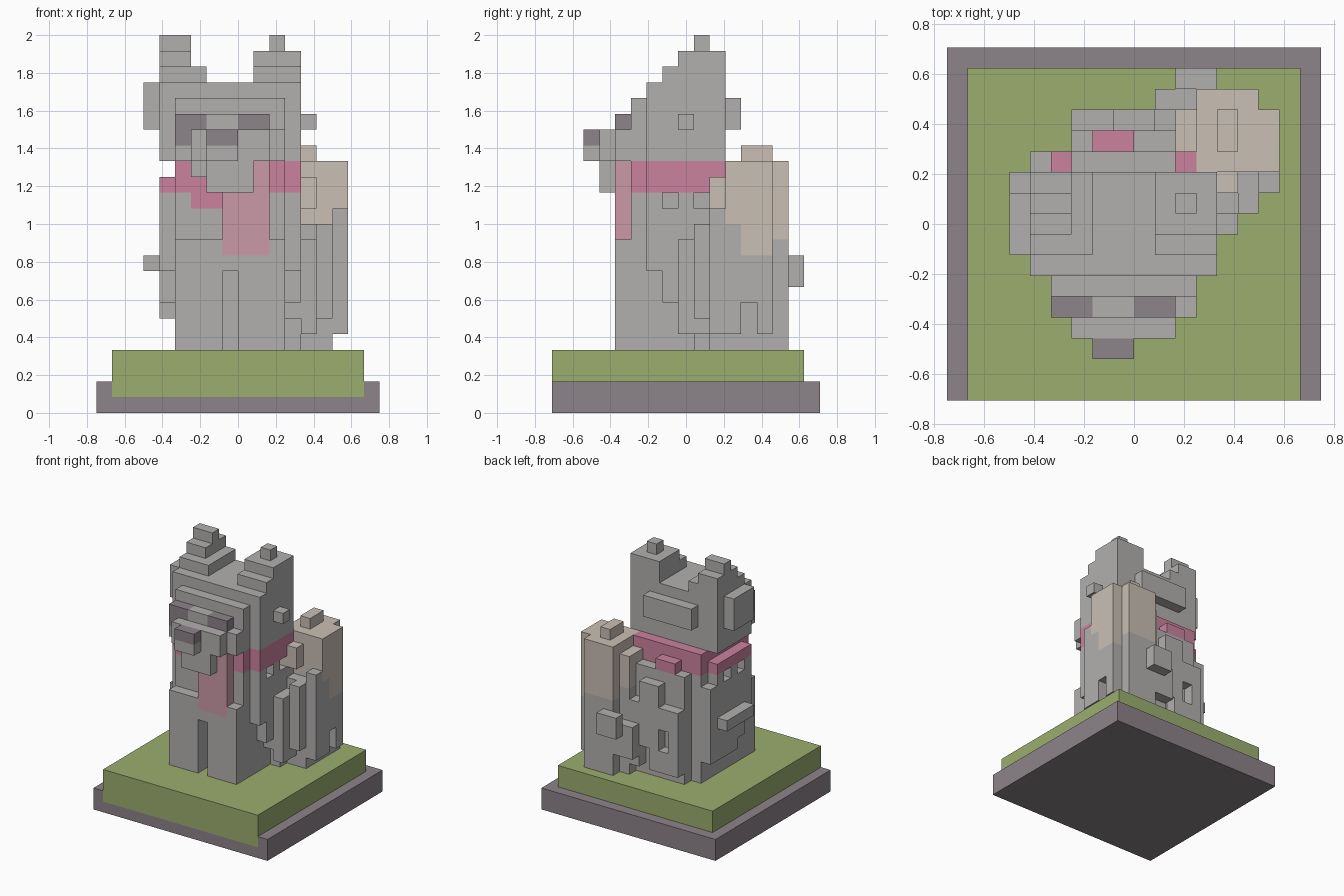
import bpy
import bmesh
from mathutils import Vector

cube = bpy.data.objects.get("Cube")
if cube:
    bpy.data.objects.remove(cube, do_unlink=True)

UNIT = 1 / 12          # size of one block
MID_Y = 8.5            # block rows are counted from the front edge
cells = {}             # block position -> part name
parts = {}             # part name -> material


def make_material(name, r, g, b):
    linear = [((c / 255 + 0.055) / 1.055) ** 2.4 for c in (r, g, b)] + [1]
    mat = bpy.data.materials.new(name)
    mat.use_nodes = True
    mat.diffuse_color = linear
    mat.node_tree.nodes["Principled BSDF"].inputs["Base Color"].default_value = linear
    return mat


fur = make_material("grey fur", 178, 176, 175)
cream = make_material("cream tail fur", 202, 191, 181)
stone = make_material("dark stone", 140, 131, 137)
grass = make_material("grass green", 156, 174, 112)
rose = make_material("collar rose", 203, 130, 158)
pale_rose = make_material("bib pale rose", 203, 154, 168)


def block(part, mat, x, y, z):
    """Fill a box of blocks; each argument is a (start, end) pair."""
    parts[part] = mat
    for i in range(*x):
        for j in range(*y):
            for k in range(*z):
                cells[i, j, k] = part


def carve(x, y, z):
    for i in range(*x):
        for j in range(*y):
            for k in range(*z):
                cells.pop((i, j, k), None)


def build(part, mat):
    """Make one mesh from the outward faces of a part's blocks."""
    bm = bmesh.new()
    for pos in [p for p, owner in cells.items() if owner == part]:
        for axis in range(3):
            for side in (0, 1):
                step = list(pos)
                step[axis] += 2 * side - 1
                if tuple(step) in cells:
                    continue
                u, v = (axis + 1) % 3, (axis + 2) % 3
                corners = []
                for du, dv in ((0, 0), (1, 0), (1, 1), (0, 1)):
                    c = Vector(pos)
                    c[axis] += side
                    c[u] += du
                    c[v] += dv
                    c.y -= MID_Y
                    corners.append(bm.verts.new(c * UNIT))
                bm.faces.new(corners if side else corners[::-1])
    bmesh.ops.remove_doubles(bm, verts=bm.verts, dist=UNIT / 100)
    bmesh.ops.dissolve_limit(bm, angle_limit=0.01, verts=bm.verts, edges=bm.edges)
    mesh = bpy.data.meshes.new(part)
    bm.to_mesh(mesh)
    bm.free()
    mesh.materials.append(mat)
    bpy.context.collection.objects.link(bpy.data.objects.new(part, mesh))


# Plinth with a grass slab sunk into it
block("plinth", stone, (-9, 9), (0, 17), (0, 2))
block("grass_slab", grass, (-8, 8), (0, 16), (1, 4))

# Seated body
block("body", fur, (-4, 3), (5, 13), (4, 14))
block("body", fur, (-3, 2), (13, 14), (5, 11))
block("body", fur, (-1, 1), (13, 14), (11, 13))
carve((-4, -3), (12, 13), (4, 14))
carve((-2, -1), (13, 14), (7, 9))
carve((0, 1), (13, 14), (5, 7))

# Shaggy flanks, with a hem that drops towards the back
for j in range(6, 12):
    hem = max(4, 9 - 2 * (j - 6) + (j - 6) // 2)
    block("left_flank", fur, (3, 4), (j, j + 1), (hem, 14 - j % 2))
    block("right_flank", fur, (-5, -4), (j, j + 1), (max(6, hem), 14 - j % 2))
block("right_flank", fur, (-6, -5), (7, 11), (9, 10))

# Haunch stepping out to the tail
for i in range(3):
    block("left_haunch", fur, (4 + i, 5 + i), (8 + i, 12), (5 + i % 2, 11 + i))

# Front legs with a gap between them
block("front_legs", fur, (-4, 3), (4, 6), (4, 11))
carve((-1, 0), (4, 6), (4, 9))

# Upright tail, cream towards the tip with a ragged lower edge
block("tail_base", fur, (2, 6), (10, 14), (4, 12))
block("tail_base", fur, (3, 6), (14, 15), (4, 12))
block("tail_base", fur, (6, 7), (11, 14), (5, 12))
block("tail_base", fur, (1, 4), (14, 15), (6, 9))
block("tail_base", fur, (2, 4), (15, 16), (8, 10))
carve((6, 7), (12, 13), (5, 7))
block("tail_tip", cream, (3, 7), (11, 14), (12, 16))
block("tail_tip", cream, (2, 3), (12, 14), (12, 15))
block("tail_tip", cream, (3, 6), (14, 15), (11, 16))
block("tail_tip", cream, (3, 5), (10, 11), (13, 15))
block("tail_tip", cream, (4, 7), (12, 14), (10, 13))
block("tail_tip", cream, (4, 5), (12, 14), (16, 17))

# Collar with its folds
block("collar", rose, (-4, 3), (5, 12), (14, 16))
block("collar", rose, (-5, 4), (6, 11), (14, 15))
block("collar", rose, (3, 4), (6, 11), (15, 16))
block("collar", rose, (-2, 0), (12, 13), (14, 15))
block("collar", rose, (-3, -1), (5, 6), (13, 14))

# Bib hanging over the chest
block("bib", pale_rose, (-1, 2), (4, 5), (10, 16))
block("bib", pale_rose, (-1, 2), (5, 6), (13, 14))

# Head, with a stepped brow
block("head", fur, (-4, 3), (4, 11), (16, 18))
block("head", fur, (-4, 3), (5, 11), (18, 20))
block("head", fur, (-3, 2), (4, 5), (18, 19))
block("head", fur, (-3, 2), (11, 12), (18, 20))
block("head", fur, (-4, 3), (6, 11), (20, 21))

# Cheek fur
block("right_cheek", fur, (-5, -4), (6, 11), (16, 21))
block("right_cheek", fur, (-6, -5), (7, 10), (18, 21))
block("left_cheek", fur, (3, 4), (6, 11), (16, 21))
block("left_cheek", fur, (4, 5), (8, 9), (18, 19))

# Ears tapering upwards
block("right_ear", fur, (-5, -2), (7, 11), (21, 22))
block("right_ear", fur, (-5, -3), (8, 11), (22, 23))
block("right_ear", fur, (-5, -3), (9, 10), (23, 24))
block("left_ear", fur, (1, 4), (7, 11), (21, 22))
block("left_ear", fur, (1, 4), (8, 11), (22, 23))
block("left_ear", fur, (2, 3), (9, 10), (23, 24))

# Muzzle, chin and nose
block("muzzle", fur, (-3, 2), (3, 4), (16, 18))
block("muzzle", fur, (-2, 0), (2, 3), (16, 17))
block("chin", fur, (-2, 1), (3, 5), (14, 16))
block("chin", fur, (-3, -2), (4, 5), (15, 16))
block("nose", stone, (-2, 0), (2, 3), (17, 18))

# Eyes
block("right_eye", stone, (-4, -2), (4, 5), (18, 19))
block("right_eye", stone, (-4, -3), (4, 5), (17, 18))
block("right_eye", stone, (-4, -3), (5, 6), (18, 19))
block("left_eye", stone, (0, 2), (4, 5), (18, 19))

for part, mat in parts.items():
    build(part, mat)
